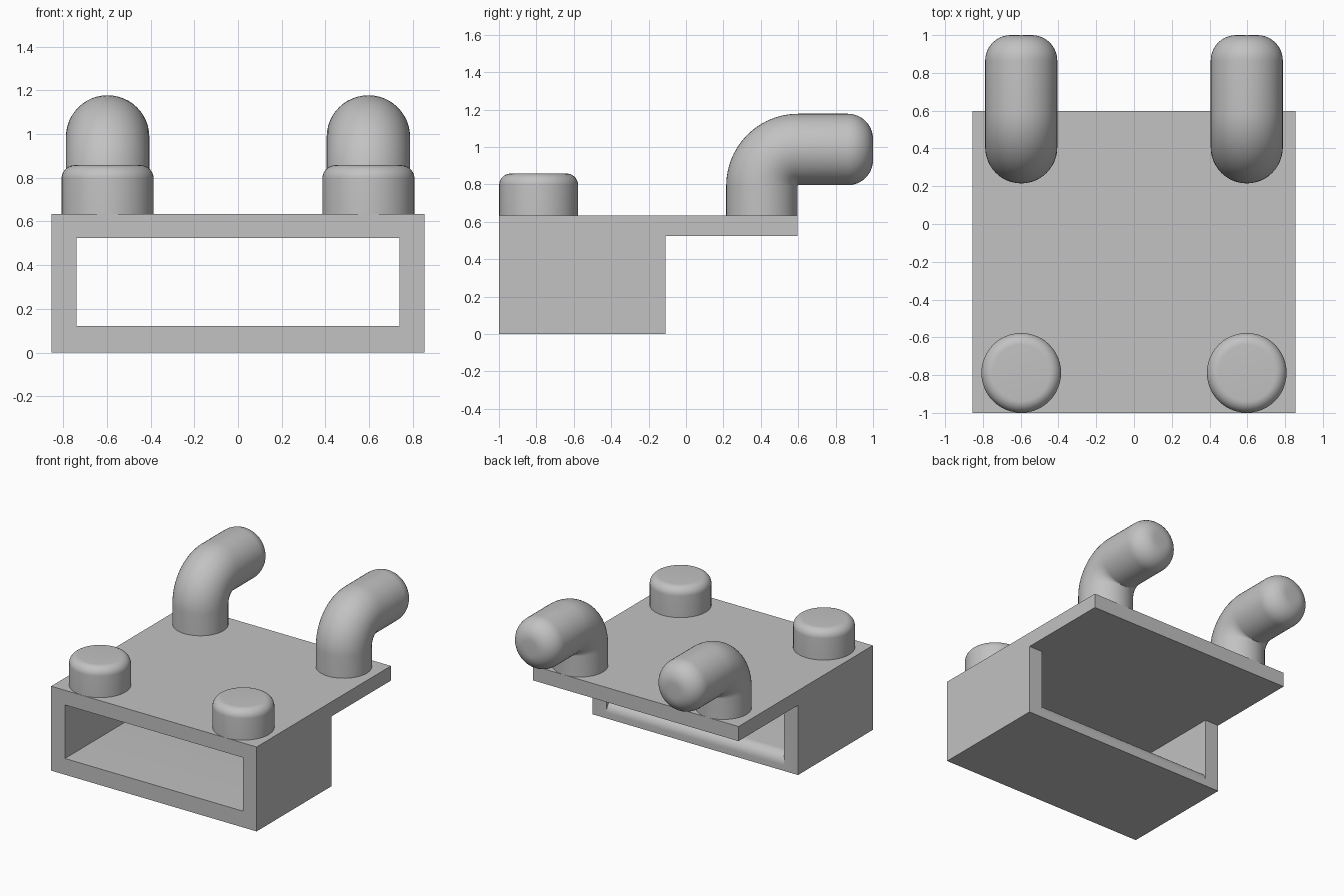
import bpy, bmesh, math
from mathutils import Vector

default = bpy.data.objects.get("Cube")
if default:
    bpy.data.objects.remove(default, do_unlink=True)

# One plain grey for every part
grey = bpy.data.materials.new("plain_grey")
grey.use_nodes = True
colour = (0.54, 0.54, 0.54, 1)
grey.diffuse_color = colour
grey.node_tree.nodes["Principled BSDF"].inputs["Base Color"].default_value = colour


def finish(name, bm):
    bmesh.ops.recalc_face_normals(bm, faces=bm.faces[:])
    mesh = bpy.data.meshes.new(name)
    bm.to_mesh(mesh)
    bm.free()
    mesh.materials.append(grey)
    obj = bpy.data.objects.new(name, mesh)
    bpy.context.collection.objects.link(obj)
    return obj


def smooth(obj):
    bpy.ops.object.select_all(action="DESELECT")
    obj.select_set(True)
    bpy.context.view_layer.objects.active = obj
    bpy.ops.object.shade_smooth_by_angle(angle=math.radians(35))


def extrude_profile(name, profile, half_width):
    """Solid with a (y, z) side profile, extruded across x."""
    bm = bmesh.new()
    face = bm.faces.new([bm.verts.new((-half_width, y, z)) for y, z in profile])
    new = bmesh.ops.extrude_face_region(bm, geom=[face])["geom"]
    verts = [v for v in new if isinstance(v, bmesh.types.BMVert)]
    bmesh.ops.translate(bm, verts=verts, vec=(2 * half_width, 0, 0))
    return finish(name, bm)


def sweep(name, rings, segments=48):
    """Round solid through rings of (centre, direction in the yz plane, radius)."""
    bm = bmesh.new()
    loops = []
    for centre, along, radius in rings:
        side, up = Vector((1, 0, 0)), Vector((0, -along.z, along.y))
        angles = [math.tau * i / segments for i in range(segments)]
        loops.append([bm.verts.new(centre + radius * (side * math.cos(a) + up * math.sin(a)))
                      for a in angles])
    for low, high in zip(loops, loops[1:]):
        for i in range(segments):
            j = (i + 1) % segments
            bm.faces.new((low[i], low[j], high[j], high[i]))
    bm.faces.new(loops[0])
    bm.faces.new(loops[-1])
    obj = finish(name, bm)
    smooth(obj)


def rounded_end(tip, along, radius, fillet, steps=10):
    """Rings that round a tube off to a flat tip."""
    rings = []
    for i in range(steps + 1):
        a = math.pi / 2 * i / steps
        rings.append((tip - along * fillet * (1 - math.sin(a)), along,
                      radius - fillet * (1 - math.cos(a))))
    return rings


# Body: hollow block with a top plate that overhangs at the back
front, block_back, plate_back = -1.0, -0.11, 0.597
plate_low, top, floor, lip = 0.525, 0.635, 0.122, 0.08
body = extrude_profile("body", [(front, 0), (block_back, 0), (block_back, plate_low),
                                (plate_back, plate_low), (plate_back, top), (front, top)], 0.855)

# Tunnel through the block, with the rear floor edge rounded over
arc = [math.pi / 2 * i / 10 for i in range(11)]
tunnel = [(front - 0.2, floor)]
tunnel += [(block_back - lip + lip * math.sin(a), floor - lip + lip * math.cos(a)) for a in arc]
tunnel += [(0.2, floor - lip), (0.2, plate_low), (front - 0.2, plate_low)]
cutter = extrude_profile("tunnel_cutter", tunnel, 0.74)
cutter.hide_render = True
cut = body.modifiers.new("tunnel", "BOOLEAN")
cut.operation, cut.solver, cut.object = "DIFFERENCE", "EXACT", cutter
bpy.context.view_layer.objects.active = body
bpy.ops.object.modifier_apply(modifier=cut.name)
bpy.data.objects.remove(cutter, do_unlink=True)
smooth(body)

UP, BACK = Vector((0, 0, 1)), Vector((0, 1, 0))
for label, x in (("left", 0.597), ("right", -0.597)):
    # Front peg
    base = Vector((x, -0.788, top))
    sweep(label + "_peg", [(base, UP, 0.211)]
          + rounded_end(base + UP * 0.223, UP, 0.211, 0.062))

    # Rear hook: upright stem, tight bend, rounded tip pointing back
    tube, bend = 0.191, 0.194
    stem = Vector((x, 0.406, top))
    pivot = Vector((x, stem.y + bend, 0.793))
    rings = [(stem, UP, tube)]
    for i in range(25):
        a = math.pi / 2 * i / 24
        along = Vector((0, math.sin(a), math.cos(a)))
        rings.append((pivot + bend * Vector((0, -math.cos(a), math.sin(a))), along, tube))
    tip = Vector((x, 1.0, pivot.z + bend))
    sweep(label + "_hook", rings + rounded_end(tip, BACK, tube, 0.135))
